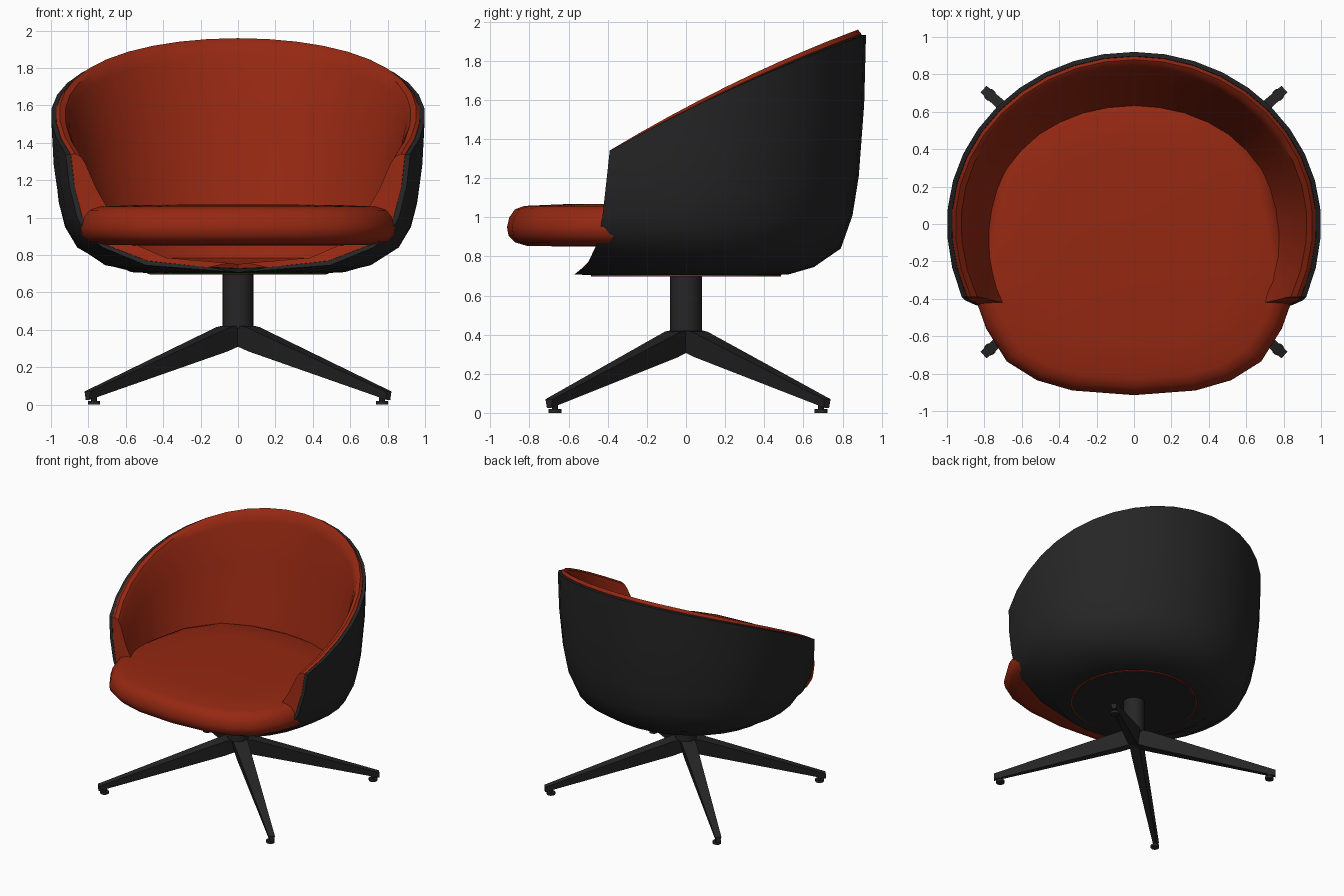
import bpy, bmesh, math
from mathutils import Vector

if "Cube" in bpy.data.objects:
    bpy.data.objects.remove(bpy.data.objects["Cube"])


def material(name, rgb):
    m = bpy.data.materials.new(name)
    m.diffuse_color = (*rgb, 1)
    m.use_nodes = True
    m.node_tree.nodes["Principled BSDF"].inputs["Base Color"].default_value = m.diffuse_color
    return m


RED = material("red upholstery", (0.30, 0.021, 0.006))
BLACK = material("black", (0.019, 0.019, 0.019))


def finish(name, bm, mat, angle=40):
    bmesh.ops.remove_doubles(bm, verts=bm.verts, dist=0.0005)
    bmesh.ops.recalc_face_normals(bm, faces=bm.faces)
    me = bpy.data.meshes.new(name)
    bm.to_mesh(me)
    bm.free()
    ob = bpy.data.objects.new(name, me)
    bpy.context.collection.objects.link(ob)
    me.materials.append(mat)
    bpy.ops.object.select_all(action='DESELECT')
    ob.select_set(True)
    bpy.context.view_layer.objects.active = ob
    bpy.ops.object.shade_smooth_by_angle(angle=math.radians(angle))
    return ob


def interp(table, v):
    if v <= table[0][0]:
        return table[0][1]
    for (a, fa), (b, fb) in zip(table, table[1:]):
        if v <= b:
            return fa + (fb - fa) * (v - a) / (b - a)
    return table[-1][1]


# front edge of the tub: y by height
FRONT = [(0.72, -0.57), (0.75, -0.50), (0.84, -0.465), (1.05, -0.43), (1.55, -0.39)]
COLS = 24


def tub(name, outer, inner, mat):
    """Open bucket; rows are (radius, height, depth scale of the back half)."""
    bm = bmesh.new()
    grid = []
    rows = outer + inner[::-1]
    for r, z0, ky in rows:
        reach = math.pi / 2 + math.asin(min(1, -interp(FRONT, z0) / max(r, 0.01)))
        row = []
        for i in range(COLS + 1):
            a = reach * (2 * i / COLS - 1)
            x, y = r * math.sin(a), r * math.cos(a)
            if y > 0:
                y *= ky
            z = z0
            if z0 > 0.84:  # stretch the upper wall up to the sloping rim
                yr = y / max(r, 0.9)
                top = 1.545 + 0.5 * yr * 0.99 - 0.08 * yr * yr
                z = 0.84 + (z0 - 0.84) * (top - 0.84) / 0.71
            row.append(bm.verts.new((x, y, z)))
        grid.append(row)
    for p, q in zip(grid, grid[1:]):
        for i in range(COLS):
            bm.faces.new((p[i], p[i + 1], q[i + 1], q[i]))
    n = len(rows)
    for k in range(n // 2 - 1):  # close the two front ends
        for c in (0, COLS):
            bm.faces.new((grid[k][c], grid[k + 1][c], grid[n - 2 - k][c], grid[n - 1 - k][c]))
    return finish(name, bm, mat)


# outer shell
K = 0.92
tub("outer_shell",
    [(0, .70, K), (.45, .702, K), (.57, .708, K), (.71, .745, K), (.86, .84, K),
     (.925, .95, K), (.96, 1.08, K), (.99, 1.32, K), (1.0, 1.55, K)],
    [(0, .725, K), (.45, .727, K), (.56, .733, K), (.69, .768, K), (.835, .855, K),
     (.90, .955, K), (.935, 1.08, K), (.965, 1.32, K), (.975, 1.55, K)], BLACK)

# padded lining
tub("lining",
    [(0, .726, K), (.45, .728, K), (.56, .734, K), (.69, .769, K), (.834, .856, K),
     (.90, .956, K), (.934, 1.08, K), (.964, 1.32, K), (.974, 1.553, K), (.955, 1.567, K)],
    [(0, .75, K), (.40, .75, K), (.50, .757, K), (.62, .785, K), (.71, .86, .84),
     (.75, .955, .83), (.785, 1.06, .84), (.86, 1.32, .88), (.905, 1.51, .91),
     (.925, 1.555, .92)], RED)

# seat cushion: one half outline, mirrored, stacked into rounded layers
HALF = [(0, -.915), (.33, -.89), (.52, -.835), (.68, -.735), (.79, -.56), (.84, -.42),
        (.85, -.27), (.80, 0), (.73, .3), (.55, .56), (.3, .66), (0, .69)]
outline = HALF + [(-x, y) for x, y in HALF[-2:0:-1]]
LAYERS = [(0.02, .85), (.5, .85), (.87, .853), (.95, .872), (.99, .905), (1, .95),
          (.985, 1.0), (.95, 1.04), (.89, 1.058), (.6, 1.068), (0.02, 1.07)]
bm = bmesh.new()
stack = []
for s, z in LAYERS:
    stack.append([bm.verts.new((x * s, (y + .11) * s - .11, z)) for x, y in outline])
m = len(outline)
for p, q in zip(stack, stack[1:]):
    for i in range(m):
        bm.faces.new((p[i], p[(i + 1) % m], q[(i + 1) % m], q[i]))
bm.faces.new(stack[0])
bm.faces.new(stack[-1])
finish("seat_cushion", bm, RED, 50)


def cylinder(name, r, z0, z1, mat, x=0, y=0, sides=24):
    bm = bmesh.new()
    bmesh.ops.create_cone(bm, cap_ends=True, segments=sides, radius1=r, radius2=r, depth=z1 - z0)
    bmesh.ops.translate(bm, verts=bm.verts, vec=(x, y, (z0 + z1) / 2))
    return finish(name, bm, mat)


# red seam ring and mounting disc under the shell
cylinder("seam_ring", .485, .698, .705, RED, sides=40)
cylinder("mounting_disc", .473, .696, .704, BLACK, sides=40)
cylinder("post", .082, .41, .72, BLACK)

# four tapered legs with round feet
for n, (sx, sy) in enumerate([(1, 1), (-1, 1), (-1, -1), (1, -1)]):
    foot = Vector((.77 * sx, .68 * sy + .01, 0))
    d = foot.normalized()
    side = Vector((-d.y, d.x, 0))
    bm = bmesh.new()
    rings = []
    # distance, bottom, top, half width at bottom and top
    for t, zb, zt, wb, wt in [(0, .32, .43, .035, .06), (.10, .285, .415, .035, .055),
                              (1.045, .025, .07, .014, .024)]:
        c = d * (foot.length * t)
        rings.append([bm.verts.new(c + side * w + Vector((0, 0, z)))
                      for w, z in [(-wb, zb), (wb, zb), (wt, zt), (-wt, zt)]])
    for p, q in zip(rings, rings[1:]):
        for i in range(4):
            bm.faces.new((p[i], p[(i + 1) % 4], q[(i + 1) % 4], q[i]))
    bm.faces.new(rings[0])
    bm.faces.new(rings[-1])
    finish(f"leg_{n + 1}", bm, BLACK, 30)
    cylinder(f"foot_{n + 1}", .033, 0, .02, BLACK, foot.x, foot.y, 12)
    cylinder(f"foot_stem_{n + 1}", .015, .015, .045, BLACK, foot.x, foot.y, 8)
